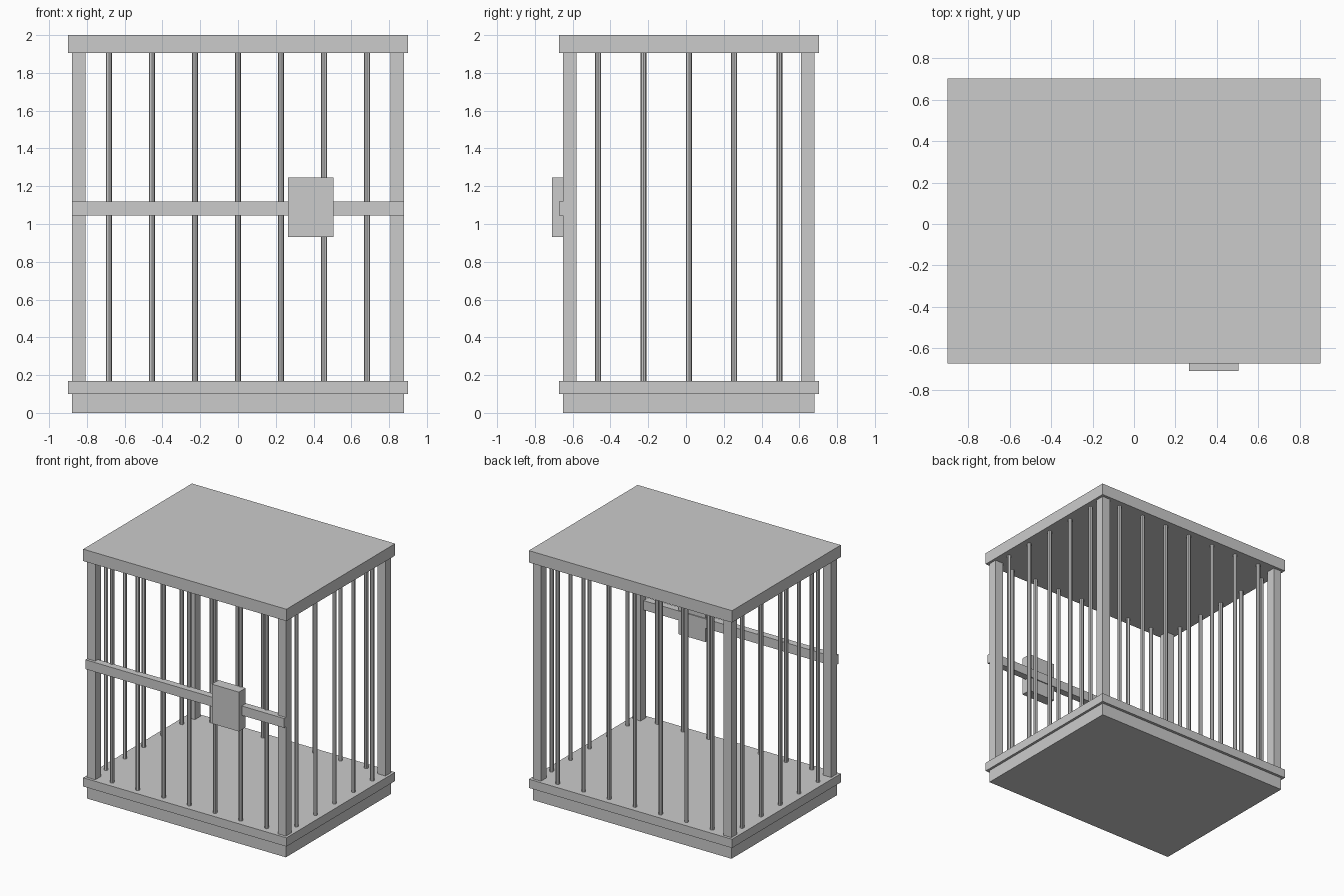
import bpy
import math

cube = bpy.data.objects.get("Cube")
if cube:
    bpy.data.objects.remove(cube, do_unlink=True)

GREY = (0.6, 0.6, 0.6, 1.0)
metal = bpy.data.materials.new("plain grey")
metal.use_nodes = True
metal.diffuse_color = GREY
metal.node_tree.nodes["Principled BSDF"].inputs["Base Color"].default_value = GREY


def box(name, x, y, z):
    """Box spanning the (low, high) pair on each axis."""
    spans = (x, y, z)
    bpy.ops.mesh.primitive_cube_add(size=1, location=[(a + b) / 2 for a, b in spans])
    ob = bpy.context.object
    ob.name = name
    ob.scale = [b - a for a, b in spans]
    bpy.ops.object.transform_apply(location=False, rotation=False, scale=True)
    ob.data.materials.append(metal)


def bar(name, x, y):
    """Thin upright rod between floor and roof."""
    bpy.ops.mesh.primitive_cylinder_add(
        vertices=8, radius=0.016, depth=ROOF - FLOOR + 0.02,
        location=(x, y, (ROOF + FLOOR) / 2))
    ob = bpy.context.object
    ob.name = name
    ob.data.materials.append(metal)


FLOOR, ROOF = 0.17, 1.905
MID_Y = 0.015
POST = 0.072
HALF_X, HALF_Y = 0.88, 0.666
BAR_X, BAR_Y = HALF_X - POST / 2, HALF_Y - POST / 2

# Base, floor and roof slabs
inner_y = (MID_Y - HALF_Y, MID_Y + HALF_Y)
outer_y = (MID_Y - 0.688, MID_Y + 0.688)
box("base", (-HALF_X, HALF_X), inner_y, (0, 0.10))
box("floor", (-0.90, 0.90), outer_y, (0.10, FLOOR))
box("roof", (-0.90, 0.90), outer_y, (ROOF, 2.0))

# Corner posts
for sx, side in ((-1, "right"), (1, "left")):
    for sy, end in ((-1, "front"), (1, "back")):
        cx, cy = sx * BAR_X, MID_Y + sy * BAR_Y
        box(f"{end}_{side}_post", (cx - POST / 2, cx + POST / 2),
            (cy - POST / 2, cy + POST / 2), (FLOOR, ROOF))

# Bars along the front and back
for i in range(-3, 4):
    bar("front_bar", i * 0.228, MID_Y - BAR_Y)
    bar("back_bar", i * 0.228, MID_Y + BAR_Y)

# Bars along the two sides
for i in range(-2, 3):
    bar("right_bar", -BAR_X, MID_Y + i * 0.24)
    bar("left_bar", BAR_X, MID_Y + i * 0.24)

# Front rail and lock
box("front_rail", (-HALF_X, HALF_X), (-0.673, -0.617), (1.045, 1.12))
box("lock", (0.265, 0.505), (-0.71, -0.625), (0.93, 1.245))
